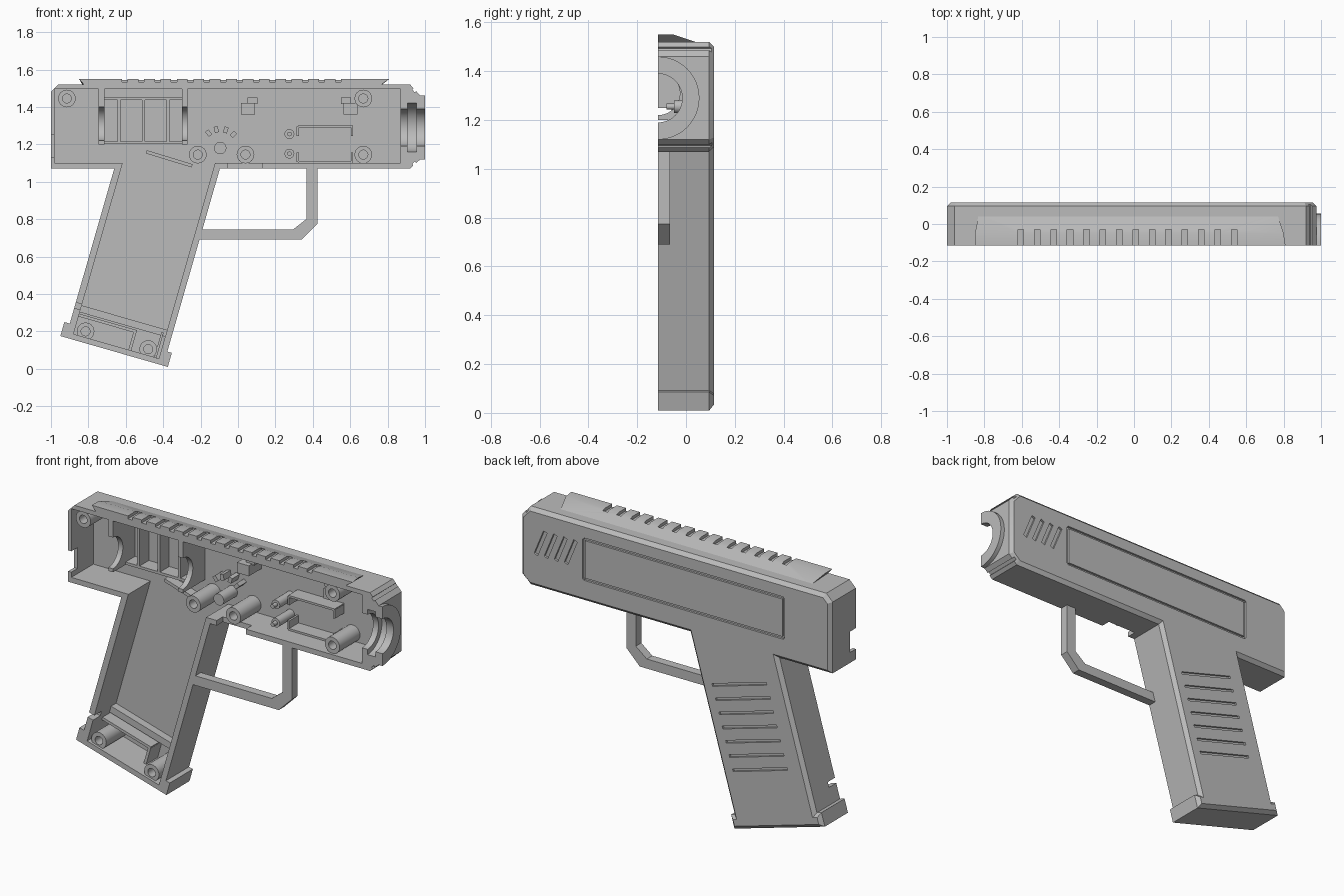
import bpy, bmesh, math
from mathutils import Vector

cube = bpy.data.objects.get("Cube")
if cube:
    bpy.data.objects.remove(cube, do_unlink=True)

OPEN, FLOOR, BACK = -0.115, 0.085, 0.115   # open rim, inner floor, outer skin

plastic = bpy.data.materials.new("grey plastic")
plastic.use_nodes = True
plastic.diffuse_color = (0.5, 0.5, 0.5, 1)
plastic.node_tree.nodes["Principled BSDF"].inputs["Base Color"].default_value = (0.5, 0.5, 0.5, 1)


def loft(name, loops, caps=True):
    """Skin a list of equal-length point loops; without caps the skin closes on itself."""
    bm = bmesh.new()
    rings = [[bm.verts.new(p) for p in loop] for loop in loops]
    pairs = list(zip(rings, rings[1:])) + ([] if caps else [(rings[-1], rings[0])])
    for a, b in pairs:
        for i in range(len(a)):
            j = (i + 1) % len(a)
            bm.faces.new((a[i], a[j], b[j], b[i]))
    if caps:
        bm.faces.new(rings[0])
        bm.faces.new(rings[-1])
    bmesh.ops.recalc_face_normals(bm, faces=bm.faces)
    mesh = bpy.data.meshes.new(name)
    bm.to_mesh(mesh)
    bm.free()
    mesh.materials.append(plastic)
    obj = bpy.data.objects.new(name, mesh)
    bpy.context.collection.objects.link(obj)
    return obj


def prism_y(name, pts, y0, y1):
    return loft(name, [[(x, y, z) for x, z in pts] for y in (y0, y1)])


def prism_x(name, pts, x0, x1):
    return loft(name, [[(x, y, z) for y, z in pts] for x in (x0, x1)])


def rect(x0, z0, x1, z1):
    return [(x0, z0), (x1, z0), (x1, z1), (x0, z1)]


def bar(name, a, b, width, y0, y1=FLOOR + 0.005):
    """Straight rib between two points of the side plane."""
    a, b = Vector(a), Vector(b)
    d = (b - a).normalized() * width / 2
    n = Vector((-d.y, d.x))
    return prism_y(name, [a + n, a - n, b - n, b + n], y0, y1)


def arc(r, z, start=-90, end=90, n=24):
    steps = [math.radians(start + (end - start) * i / n) for i in range(n + 1)]
    return [(OPEN + r * math.cos(t), z + r * math.sin(t)) for t in steps]


def turned(name, x, z, profile, caps, n=24):
    """Round part standing on the floor, from (radius, y) pairs."""
    ring = [math.tau * i / n for i in range(n)]
    return loft(name, [[(x + r * math.cos(t), y, z + r * math.sin(t)) for t in ring]
                       for r, y in profile], caps)


def inset(pts, d):
    """Offset a counter-clockwise outline inwards."""
    out = []
    for i, p in enumerate(pts):
        p, a, b = Vector(p), Vector(pts[i - 1]), Vector(pts[(i + 1) % len(pts)])
        e, f = (p - a).normalized(), (b - p).normalized()
        n, m = Vector((-e.y, e.x)), Vector((-f.y, f.x))
        out.append(tuple(p + (n + m) * d / (1 + n.dot(m))))
    return out


def cut(target, tool):
    mod = target.modifiers.new("cut", 'BOOLEAN')
    mod.operation, mod.solver, mod.object = 'DIFFERENCE', 'EXACT', tool
    graph = bpy.context.evaluated_depsgraph_get()
    mesh = bpy.data.meshes.new_from_object(target.evaluated_get(graph))
    target.modifiers.clear()
    target.data = mesh
    bpy.data.objects.remove(tool, do_unlink=True)


def g(u, v):
    """Slanted grip frame: u along the base, v up the grip."""
    return (-0.95 + 0.961 * u + 0.276 * v, 0.175 - 0.276 * u + 0.961 * v)


# Half shell with a chamfered outer edge
outline = [(-1, 1.07), g(0.03, 0.94), g(0.03, 0.078), g(0, 0.078), g(0, 0), g(0.598, 0),
           g(0.598, 0.078), g(0.573, 0.078), g(0.573, 1.096), (0.92, 1.07), (0.975, 1.12),
           (0.975, 1.46), (0.92, 1.52), (-0.96, 1.52), (-1, 1.48)]
shell = loft("half_shell", [[(x, y, z) for x, z in pts] for pts, y in
             ((outline, OPEN), (outline, BACK - 0.02), (inset(outline, 0.02), BACK))])

# Hollow interior
cavity = [(-0.98, 1.10), g(0.065, 0.981), g(0.065, 0.03), g(0.54, 0.03), g(0.54, 1.117),
          (0.87, 1.10), (0.87, 1.495), (-0.98, 1.495)]
cut(shell, prism_y("cavity", cavity, OPEN - 0.1, FLOOR))

# Muzzle bore with a wider retaining groove
AXIS = 1.29
for r, x0, x1 in ((0.10, 0.8, 1.1), (0.13, 0.905, 0.955)):
    cut(shell, prism_x("bore", arc(r, AXIS, 0, 360 - 7.5, 47), x0, x1))

# Trigger slot, rear switch notch and grip latch notch
cut(shell, prism_y("trigger_slot", rect(-0.055, 1.0, 0.13, 1.12), OPEN - 0.1, -0.06))
cut(shell, prism_y("rear_notch", rect(-1.1, 1.13, -0.95, 1.25), OPEN - 0.1, -0.06))
cut(shell, bar("latch_notch", g(-0.05, 0.18), g(0.1, 0.18), 0.03, OPEN - 0.1, -0.05))

# Cross grooves on the muzzle chamfers
for a, b in (((0.938, 1.50), (0.952, 1.485)), ((0.938, 1.087), (0.952, 1.10))):
    cut(shell, bar("chamfer_groove", a, b, 0.02, -0.3, 0.3))

# Outer side: panel groove, slanted vents, grip grooves
SKIN = BACK - 0.012
panel = rect(-0.70, 1.20, 0.57, 1.43)
for i in range(4):
    cut(shell, bar("panel_groove", panel[i - 1], panel[i], 0.014, SKIN, 0.2))
for i in range(4):
    x = 0.845 - i * 0.064
    cut(shell, bar("vent", (x - 0.03, 1.405), (x + 0.03, 1.26), 0.024, SKIN, 0.2))
for i in range(7):
    v = 0.33 + i * 0.079
    cut(shell, bar("grip_groove", g(0.14, v), g(0.50, v), 0.015, SKIN, 0.2))

# Muzzle ring
prism_x("muzzle_ring", arc(0.17, AXIS) + arc(0.10, AXIS)[::-1], 0.97, 1.0)

# Top rail with cross slots
section = ((OPEN, 1.55, -0.85, 0.81), (-0.05, 1.55, -0.85, 0.80),
           (0.055, 1.515, -0.83, 0.765), (OPEN, 1.515, -0.82, 0.76))
rail = loft("top_rail", [[(s[k], s[0], s[1]) for s in section] for k in (2, 3)])
for i in range(14):
    x = -0.62 + i * 0.0877
    cut(rail, prism_y("rail_slot", rect(x, 1.533, x + 0.03, 1.6), -0.2, -0.03))

# Trigger guard
prism_y("trigger_guard", [(0.365, 1.08), (0.365, 0.80), (0.295, 0.745), (-0.20, 0.745),
                          (-0.22, 0.69), (0.34, 0.69), (0.425, 0.775), (0.425, 1.08)], OPEN, -0.065)

# Screw bosses and pins
ROOT = FLOOR + 0.005
for x, z in ((-0.915, 1.445), (-0.215, 1.145), (0.04, 1.145), (0.67, 1.445), (0.67, 1.145),
             (-0.815, 0.20), (-0.48, 0.105)):
    turned("screw_boss", x, z, [(0.047, ROOT), (0.047, -0.1), (0.024, -0.1), (0.024, ROOT)], False)
for z in (1.255, 1.15):
    turned("switch_pin", 0.275, z, [(0.026, ROOT), (0.026, -0.05), (0.012, -0.05), (0.012, -0.08)], True)
turned("trigger_pivot", -0.095, 1.18, [(0.033, ROOT), (0.033, -0.04)], True)

# Motor cradle: two notched end plates, shelves and ribs
plate = [(OPEN, 1.20)] + arc(0.09, 1.31) + [(OPEN, 1.50), (ROOT, 1.50), (ROOT, 1.20)]
for x in (-0.745, -0.30):
    prism_x("cradle_plate", plate, x, x + 0.03)
for z in (1.208, 1.445):
    bar("cradle_shelf", (-0.72, z), (-0.29, z), 0.015, 0.0)
for x in (-0.635, -0.505, -0.375):
    bar("cradle_rib", (x, 1.21), (x, 1.445), 0.016, 0.0)

# Fan of small ribs above the pivot, and the slanted spring rib
for angle in (128, 102, 73, 46):
    t = math.radians(angle)
    c, s = math.cos(t), math.sin(t)
    bar("fan_rib", (-0.095 + 0.085 * c, 1.18 + 0.085 * s),
        (-0.095 + 0.118 * c, 1.18 + 0.118 * s), 0.022, 0.02)
bar("spring_rib", (-0.49, 1.16), (-0.245, 1.085), 0.018, 0.03)

# Circuit board bracket and retaining blocks
for z, lip in ((1.295, -0.05), (1.105, 0.05)):
    bar("board_rib", (0.32, z), (0.615, z), 0.012, 0.0)
    for x in (0.32, 0.61):
        bar("board_lip", (x, z), (x, z + lip), 0.012, 0.0)
for x, side in ((0.05, 0.04), (0.60, -0.01)):
    prism_y("retaining_block", rect(x - 0.035, 1.36, x + 0.04, 1.42), -0.03, ROOT)
    prism_y("retaining_tab", rect(x + side - 0.04, 1.415, x + side + 0.015, 1.45), 0.0, ROOT)

# Battery tray at the foot of the grip
bar("grip_ledge", g(0.06, 0.17), g(0.545, 0.17), 0.038, 0.04)
bar("tray_wall", g(0.06, 0.135), g(0.385, 0.135), 0.016, -0.02)
bar("tray_end", g(0.378, 0.025), g(0.378, 0.135), 0.016, -0.02)
bar("front_post", g(0.52, 0.025), g(0.52, 0.17), 0.012, -0.04)

# Smooth round surfaces, keep hard edges
for obj in bpy.context.collection.objects:
    if obj.type == 'MESH' and obj.data.materials and obj.data.materials[0] == plastic:
        obj.data.shade_smooth()
        obj.data.set_sharp_from_angle(angle=math.radians(30))
